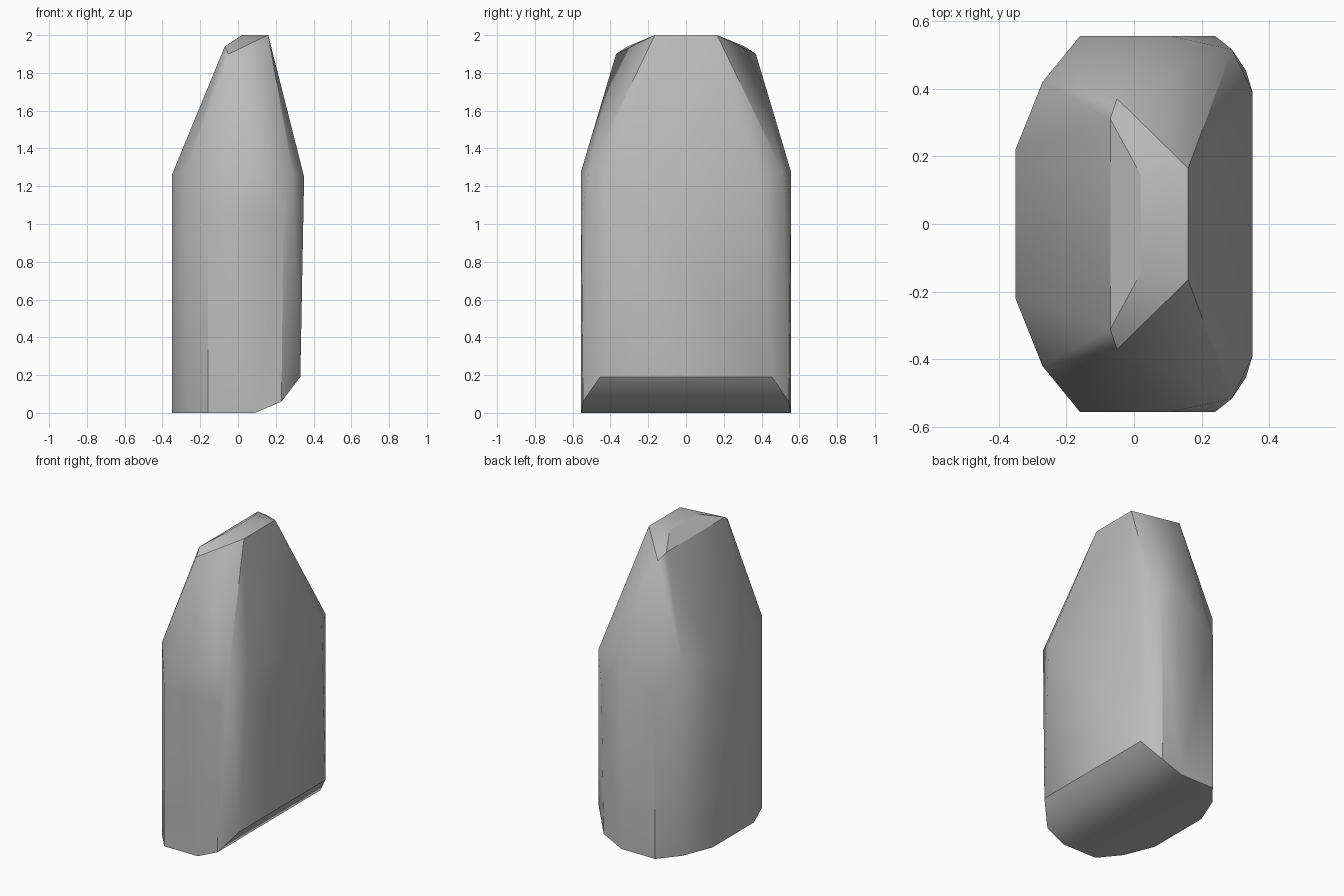
import bpy, bmesh, math

cube = bpy.data.objects.get("Cube")
if cube:
    bpy.data.objects.remove(cube, do_unlink=True)

# Stone colour
stone = bpy.data.materials.new("grey_stone")
stone.use_nodes = True
grey = (0.5, 0.5, 0.5, 1)
stone.diffuse_color = grey
stone.node_tree.nodes["Principled BSDF"].inputs["Base Color"].default_value = grey

# Corners of the back half, mirrored to the front
base = [(-0.35, 0.22, 0), (-0.27, 0.42, 0), (-0.16, 0.555, 0), (0.09, 0.555, 0),
        (0.23, 0.545, 0.06), (0.33, 0.455, 0.19)]
shoulder = [(-0.35, 0.22, 1.26), (-0.27, 0.42, 1.29), (-0.16, 0.555, 1.06),
            (0.11, 0.555, 1.28), (0.24, 0.555, 1.05), (0.29, 0.515, 1.27),
            (0.35, 0.39, 1.25)]
crown = [(-0.07, 0.31, 1.94), (-0.05, 0.37, 1.9), (0.02, 0.145, 2), (0.16, 0.165, 2)]

# Chipped stone as the hull of its corners
bm = bmesh.new()
for x, y, z in base + shoulder + crown:
    for side in (1, -1):
        bm.verts.new((x, y * side, z))
hull = bmesh.ops.convex_hull(bm, input=bm.verts)
loose = [v for v in bm.verts if not v.link_faces]
bmesh.ops.delete(bm, geom=loose, context='VERTS')
bmesh.ops.dissolve_limit(bm, angle_limit=math.radians(1), verts=bm.verts, edges=bm.edges)
bmesh.ops.recalc_face_normals(bm, faces=bm.faces)

mesh = bpy.data.meshes.new("standing_stone")
bm.to_mesh(mesh)
bm.free()
mesh.materials.append(stone)
rock = bpy.data.objects.new("standing_stone", mesh)
bpy.context.collection.objects.link(rock)

# Soft shading with crisp chipped edges
bpy.ops.object.select_all(action='DESELECT')
rock.select_set(True)
bpy.context.view_layer.objects.active = rock
bpy.ops.object.shade_smooth_by_angle(angle=math.radians(30))
